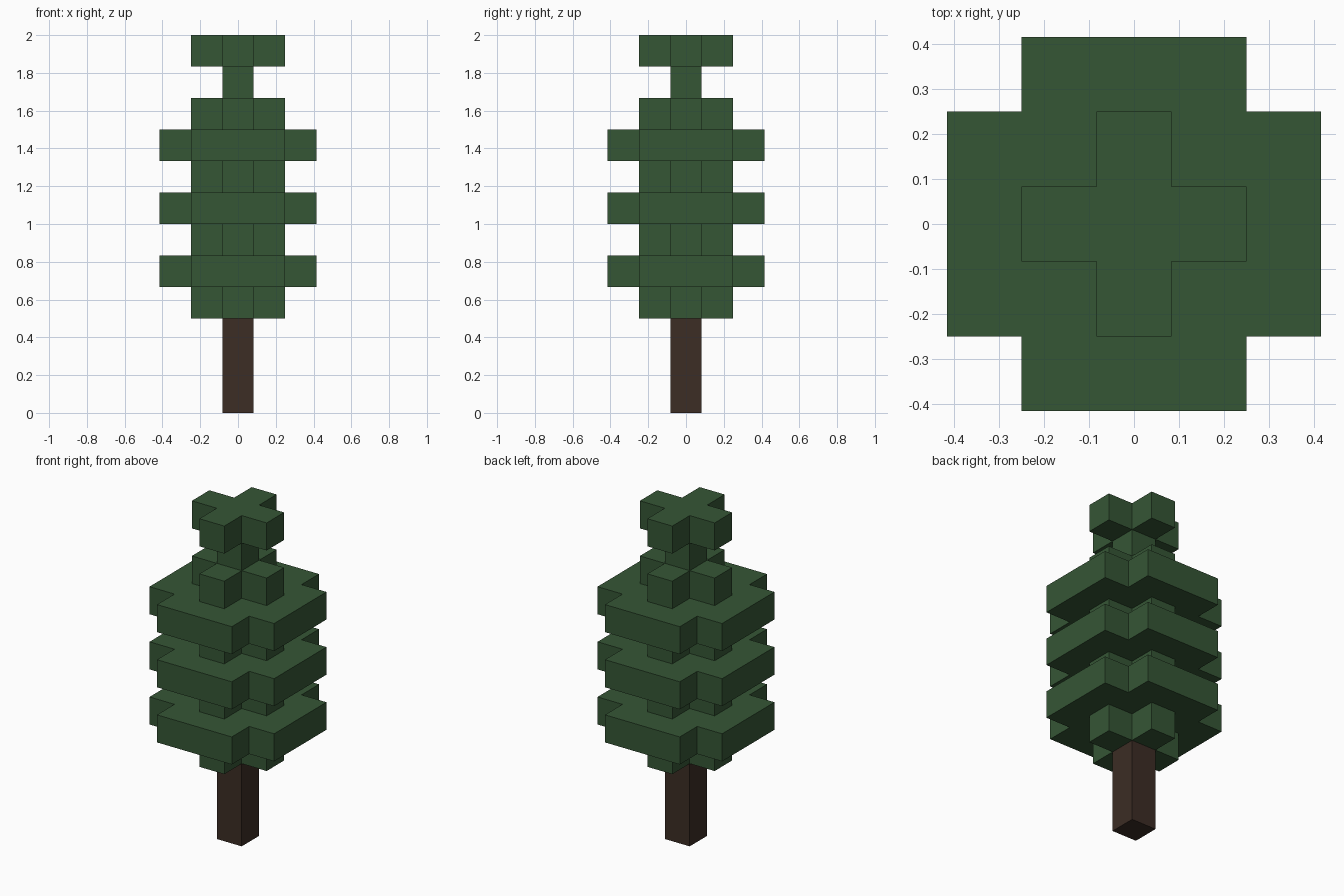
import bpy
import bmesh

U = 1 / 6  # edge of one block

cube = bpy.data.objects.get("Cube")
if cube:
    bpy.data.objects.remove(cube, do_unlink=True)


def make_material(name, rgb):
    mat = bpy.data.materials.new(name)
    mat.use_nodes = True
    color = (*rgb, 1.0)
    mat.diffuse_color = color
    bsdf = next(n for n in mat.node_tree.nodes if n.type == "BSDF_PRINCIPLED")
    bsdf.inputs["Base Color"].default_value = color
    bsdf.inputs["Roughness"].default_value = 0.9
    return mat


def make_prism(name, outline, bottom, height, mat):
    """Extrude a flat outline upwards; all measures are in blocks."""
    bm = bmesh.new()
    base = bm.faces.new([bm.verts.new((x * U, y * U, bottom * U)) for x, y in outline])
    top = bmesh.ops.extrude_face_region(bm, geom=[base], use_keep_orig=True)["geom"]
    verts = [g for g in top if isinstance(g, bmesh.types.BMVert)]
    bmesh.ops.translate(bm, verts=verts, vec=(0, 0, height * U))
    bmesh.ops.recalc_face_normals(bm, faces=bm.faces)
    mesh = bpy.data.meshes.new(name)
    bm.to_mesh(mesh)
    bm.free()
    mesh.materials.append(mat)
    obj = bpy.data.objects.new(name, mesh)
    bpy.context.collection.objects.link(obj)
    return obj


def square(h):
    return [(-h, -h), (h, -h), (h, h), (-h, h)]


def cross(inner, outer):
    """Plus-shaped outline: one corner notch turned through four quarters."""
    points = []
    x_y = [(outer, -inner), (outer, inner), (inner, inner)]
    for _ in range(4):
        points += x_y
        x_y = [(-y, x) for x, y in x_y]
    return points


bark = make_material("dark brown bark", (0.045, 0.026, 0.018))
needles = make_material("dark green needles", (0.036, 0.093, 0.036))

# Trunk
make_prism("trunk", square(0.5), 0, 3, bark)

# Alternating narrow and wide foliage layers
small, wide = cross(0.5, 1.5), cross(1.5, 2.5)
for level in range(3, 10):
    is_wide = level % 2 == 0
    name = "wide_branches" if is_wide else "narrow_branches"
    make_prism(f"{name}_{level - 2}", wide if is_wide else small, level, 1, needles)

# Tip: a single block neck carrying the crown
make_prism("tip_neck", square(0.5), 10, 1, needles)
make_prism("tip_crown", small, 11, 1, needles)
